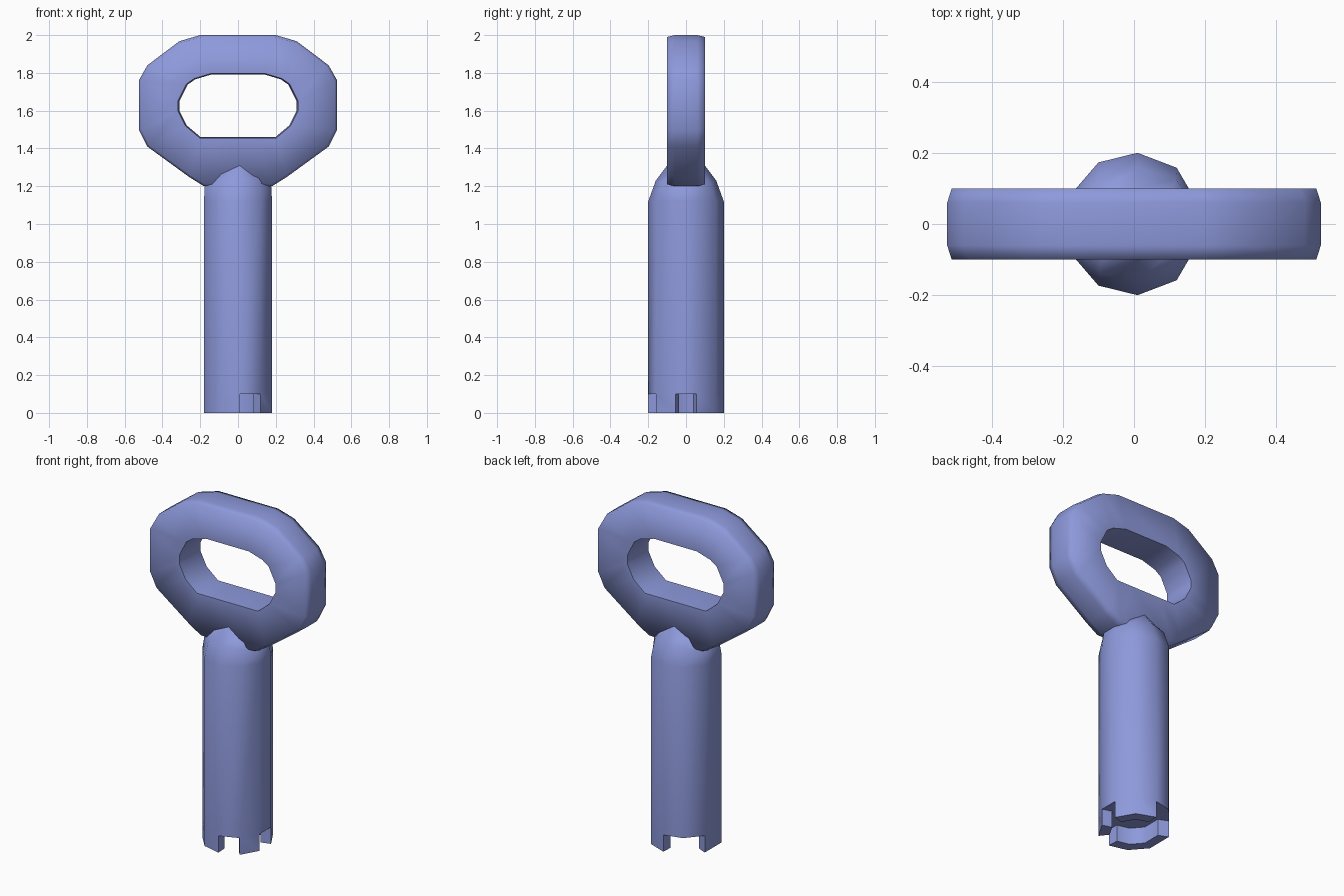
import bpy, bmesh, math

cube = bpy.data.objects.get("Cube")
if cube:
    bpy.data.objects.remove(cube)

blue = bpy.data.materials.new("periwinkle_blue")
blue.use_nodes = True
blue.diffuse_color = (0.27, 0.32, 0.71, 1)
blue.node_tree.nodes["Principled BSDF"].inputs["Base Color"].default_value = blue.diffuse_color


def finish(bm, name, smooth_angle):
    bmesh.ops.recalc_face_normals(bm, faces=bm.faces)
    mesh = bpy.data.meshes.new(name)
    bm.to_mesh(mesh)
    bm.free()
    obj = bpy.data.objects.new(name, mesh)
    bpy.context.collection.objects.link(obj)
    mesh.materials.append(blue)
    bpy.ops.object.select_all(action='DESELECT')
    bpy.context.view_layer.objects.active = obj
    obj.select_set(True)
    bpy.ops.object.shade_smooth_by_angle(angle=math.radians(smooth_angle))
    return obj


def bridge(bm, a, b):
    n = len(a)
    for i in range(n):
        j = (i + 1) % n
        bm.faces.new((a[i], a[j], b[j], b[i]))


# Shaft: ten-sided post with a notched, hollow crown and rounded shoulders
outline = [(.01, -.2), (.12, -.158), (.18, -.055), (.18, .055), (.12, .158),
           (.01, .2), (-.1, .173), (-.18, .08), (-.18, -.08), (-.1, -.173)]
notches = {0, 2, 5, 6}
CROWN = 0.1
bm = bmesh.new()


def ring(z, sx=1, sy=1, droop=0):
    return [bm.verts.new((x * sx, y * sy, z - droop * x * x)) for x, y in outline]


base = ring(CROWN)
levels = [base, ring(1.12), ring(1.23, .98, .8, 1), ring(1.31, .85, .5, 3)]
for low, high in zip(levels, levels[1:]):
    bridge(bm, low, high)
bm.faces.new(levels[-1])

ceiling = ring(CROWN, .68, .68)
foot_out = ring(0)
foot_in = ring(0, .68, .68)
bm.faces.new(ceiling)
count = len(outline)
for i in range(count):
    j = (i + 1) % count
    if i in notches:
        bm.faces.new((base[i], base[j], ceiling[j], ceiling[i]))
    else:
        bm.faces.new((base[i], base[j], foot_out[j], foot_out[i]))
        bm.faces.new((ceiling[i], ceiling[j], foot_in[j], foot_in[i]))
        bm.faces.new((foot_out[i], foot_out[j], foot_in[j], foot_in[i]))
    # end wall wherever a tooth meets a notch
    if (i in notches) != (j in notches):
        bm.faces.new((base[j], ceiling[j], foot_in[j], foot_out[j]))
bmesh.ops.delete(bm, geom=[v for v in bm.verts if not v.link_faces], context='VERTS')
finish(bm, "shaft", 50)

# Handle: faceted loop with eased outer rim and an oval hole
outer_half = [(.2, 2), (.31, 1.968), (.48, 1.84), (.525, 1.76),
              (.525, 1.5), (.48, 1.41), (.26, 1.25), (.18, 1.2)]
hole_half = [(.14, 1.795), (.23, 1.768), (.27, 1.74), (.315, 1.65),
             (.315, 1.6), (.275, 1.52), (.2, 1.457), (.1, 1.457)]
bm = bmesh.new()


def loop(half, y, scale=1.0, center=1.62):
    full = half + [(-x, z) for x, z in reversed(half)]
    return [bm.verts.new((x * scale, y, center + (z - center) * scale)) for x, z in full]


rings = [loop(outer_half, -.06), loop(outer_half, -.1, .975),
         loop(hole_half, -.1, 1.01), loop(hole_half, 0, .985),
         loop(hole_half, .1, 1.01), loop(outer_half, .1, .975),
         loop(outer_half, .06)]
for a, b in zip(rings, rings[1:] + rings[:1]):
    bridge(bm, a, b)
finish(bm, "handle", 80)
